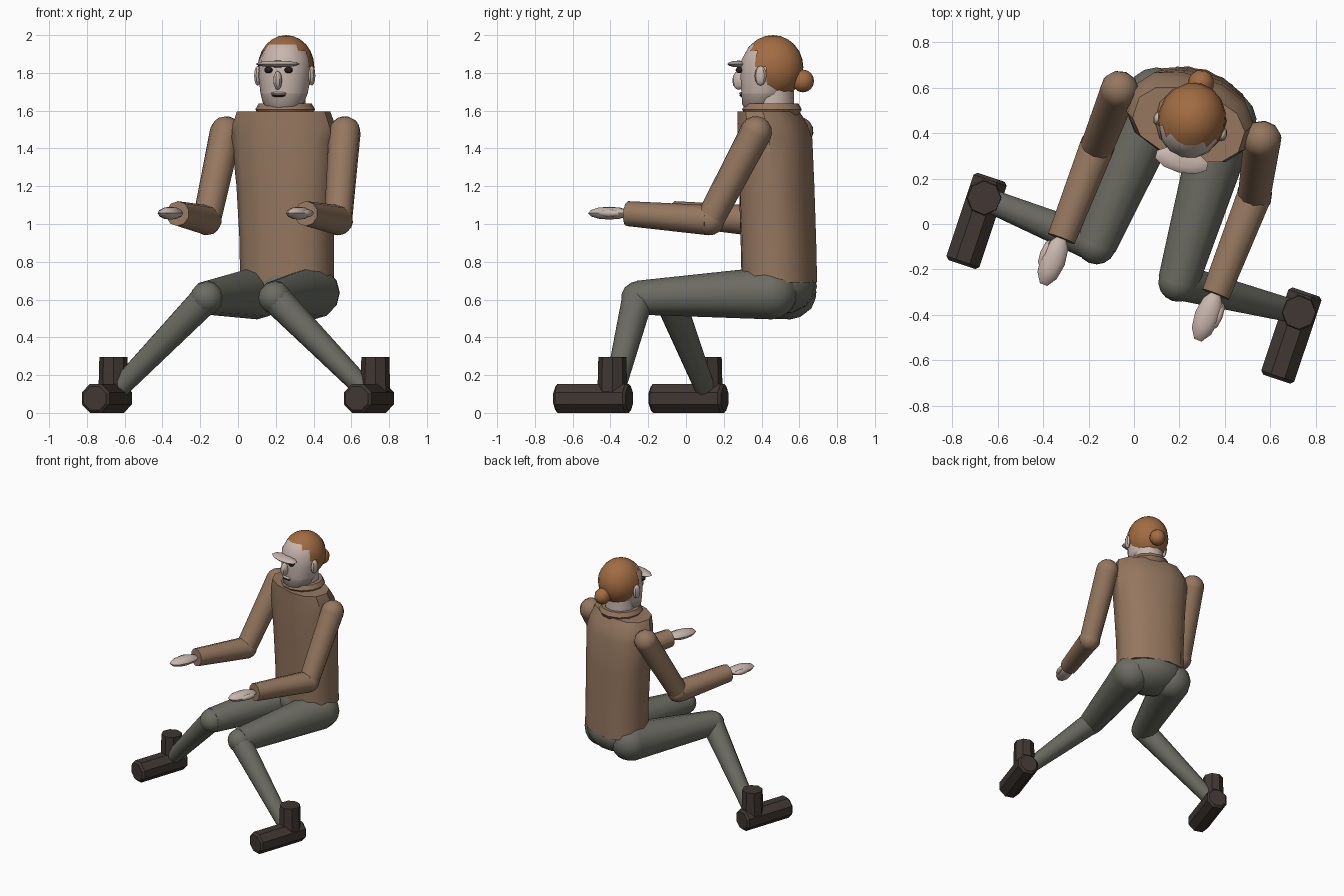
import bpy, bmesh, math
from mathutils import Vector as V, Matrix as M

if "Cube" in bpy.data.objects:
    bpy.data.objects.remove(bpy.data.objects["Cube"])


def material(name, rgb):
    m = bpy.data.materials.new(name)
    m.diffuse_color = (*rgb, 1)
    m.use_nodes = True
    m.node_tree.nodes["Principled BSDF"].inputs["Base Color"].default_value = m.diffuse_color
    return m


SHIRT = material("shirt_brown", (.30, .185, .115))
PANTS = material("trouser_grey", (.15, .15, .125))
BOOT = material("boot_brown", (.05, .038, .033))
SKIN = material("skin", (.58, .47, .42))
JAW = material("stubble", (.45, .36, .32))
HAIR = material("hair_red", (.36, .15, .055))
DARK = material("dark", (.02, .016, .015))


def finish(name, bm, mat, frame=M(), angle=38):
    bmesh.ops.recalc_face_normals(bm, faces=bm.faces)
    me = bpy.data.meshes.new(name)
    bm.to_mesh(me)
    bm.free()
    ob = bpy.data.objects.new(name, me)
    bpy.context.collection.objects.link(ob)
    ob.matrix_world = frame
    me.materials.append(mat)
    bpy.ops.object.select_all(action='DESELECT')
    ob.select_set(True)
    bpy.context.view_layer.objects.active = ob
    bpy.ops.object.shade_smooth_by_angle(angle=math.radians(angle))
    return ob


def frame(x, y, deg):
    return M.Translation((x, y, 0)) @ M.Rotation(math.radians(deg), 4, 'Z')


def loft(name, rings, mat, fr, n=12, power=.85):
    """Stack of rounded rings: z, centre x, centre y, half width, half depth."""
    bm = bmesh.new()
    rows = []
    for z, cx, cy, a, b in rings:
        row = []
        for i in range(n):
            t = 2 * math.pi * (i + .5) / n
            c, s = math.cos(t), math.sin(t)
            row.append(bm.verts.new((cx + a * math.copysign(abs(c) ** power, c),
                                     cy + b * math.copysign(abs(s) ** power, s), z)))
        rows.append(row)
    for lo, hi in zip(rows, rows[1:]):
        for i in range(n):
            j = (i + 1) % n
            bm.faces.new((lo[i], lo[j], hi[j], hi[i]))
    bm.faces.new(rows[0])
    bm.faces.new(rows[-1])
    return finish(name, bm, mat, fr)


def ellipsoid(name, loc, radii, mat, fr=M(), u=12, v=8, rot=M(), keep=None):
    bm = bmesh.new()
    bmesh.ops.create_uvsphere(bm, u_segments=u, v_segments=v, radius=1,
                              matrix=M.Translation(loc) @ rot @ M.Diagonal((*radii, 1)))
    if keep:
        gone = [f for f in bm.faces if not keep(f.calc_center_median())]
        bmesh.ops.delete(bm, geom=gone, context='FACES')
    return finish(name, bm, mat, fr)


def limb(name, p, q, r0, r1, mat, balls=(0, 0), n=10):
    """Tapered tube from p to q, with optional joint balls at the ends."""
    p, q = V(p), V(q)
    d = q - p
    rot = d.to_track_quat('Z', 'Y').to_matrix().to_4x4()
    bm = bmesh.new()
    bmesh.ops.create_cone(bm, cap_ends=True, segments=n, radius1=r0, radius2=r1,
                          depth=d.length, matrix=M.Translation((p + q) / 2) @ rot)
    for c, r in zip((p, q), balls):
        if r:
            bmesh.ops.create_uvsphere(bm, u_segments=n, v_segments=8, radius=r,
                                      matrix=M.Translation(c) @ rot)
    return finish(name, bm, mat)


# Torso and pelvis
body = frame(.255, .48, -18)
loft("torso", [(.69, 0, .015, .25, .19), (.9, 0, .01, .25, .19), (1.2, 0, 0, .265, .188),
               (1.45, -.005, -.012, .285, .185), (1.53, -.005, -.025, .275, .17),
               (1.595, 0, -.045, .252, .15)], SHIRT, body)
ellipsoid("pelvis", (0, .01, .67), (.255, .2, .15), PANTS, body)

# Rolled collar
bpy.ops.mesh.primitive_torus_add(major_segments=12, minor_segments=6, major_radius=.122,
                                 minor_radius=.036, location=(.25, .455, 1.607))
collar = bpy.context.object
collar.name = "collar"
collar.data.materials.append(SHIRT)
bpy.ops.object.shade_smooth_by_angle(angle=math.radians(50))

# Head, with a darker jaw
H = frame(.25, .44, -14)
limb("neck", (.25, .46, 1.54), (.25, .46, 1.72), .115, .11, SKIN)
head = loft("head", [(1.6, 0, -.05, .07, .07), (1.63, 0, -.045, .105, .1),
                     (1.69, 0, -.025, .125, .125), (1.78, 0, -.01, .138, .145),
                     (1.87, 0, 0, .138, .15), (1.94, 0, .01, .105, .12),
                     (1.98, 0, .015, .06, .07)], SKIN, H, 14, 1)
head.data.materials.append(JAW)
for f in head.data.polygons:
    if f.center.z < 1.68:
        f.material_index = 1
ellipsoid("hair", (0, .02, 1.83), (.15, .165, .17), HAIR, H, 16, 12,
          keep=lambda c: c.y + .5 * (c.z - 1.85) > -.03 and c.z > 1.69)
ellipsoid("hair_bun", (0, .185, 1.757), (.058, .06, .06), HAIR, H)
ellipsoid("brow", (0, -.165, 1.847), (.122, .055, .018), SKIN, H, 10, 6)
ellipsoid("nose", (0, -.165, 1.76), (.024, .036, .05), SKIN, H, 8, 6)
ellipsoid("upper_lip", (0, -.145, 1.69), (.043, .016, .01), SKIN, H, 8, 6)
ellipsoid("mouth", (0, -.145, 1.68), (.038, .014, .008), DARK, H, 8, 6)
for side, s in (("right", -1), ("left", 1)):
    ellipsoid(side + "_eye", (s * .055, -.147, 1.815), (.023, .022, .017), DARK, H, 8, 6)
    ellipsoid(side + "_ear", (s * .148, -.01, 1.785), (.019, .032, .053), SKIN, H, 8, 6)

# Joint positions of each side
POSE = {
    "right": dict(shoulder=(-.065, .59, 1.485), elbow=(-.165, .335, 1.02), wrist=(-.32, -.065, 1.055),
                  tip=(-.40, -.27, 1.06), hip=(.10, .55, .635), knee=(-.165, -.09, .61),
                  ankle=(-.63, .1, .13), boot=(-.66, .115), thumb=-1),
    "left": dict(shoulder=(.565, .37, 1.485), elbow=(.53, .125, 1.02), wrist=(.36, -.31, 1.055),
                 tip=(.28, -.515, 1.06), hip=(.40, .45, .635), knee=(.195, -.255, .61),
                 ankle=(.665, -.375, .13), boot=(.727, -.39), thumb=1),
}

for side, p in POSE.items():
    # Arm
    limb(side + "_upper_arm", p["shoulder"], p["elbow"], .085, .075, SHIRT, (.086, .08))
    limb(side + "_forearm", p["elbow"], p["wrist"], .08, .066, SHIRT)
    # Mitten hand with thumb
    w, t = V(p["wrist"]), V(p["tip"])
    d = t - w
    rot = M.Rotation(math.atan2(d.y, d.x), 4, 'Z')
    mid = w + d * .47
    ellipsoid(side + "_hand", mid, (d.length * .54, .056, .034), SKIN, u=10, v=6, rot=rot)
    across = V((-d.y, d.x, 0)).normalized() * -p["thumb"]
    ellipsoid(side + "_thumb", mid - d * .08 - across * .045, (.065, .02, .02), SKIN,
              u=8, v=6, rot=rot)
    # Leg
    limb(side + "_thigh", p["hip"], p["knee"], .14, .09, PANTS, (.14, .088), 12)
    limb(side + "_shin", p["knee"], p["ankle"], .083, .055, PANTS, (.085, 0))
    # Boot: upright shaft, octagonal foot with softened ends
    x, y = p["boot"]
    limb(side + "_boot_shaft", (x, y, .07), (x, y, .295), .08, .074, BOOT, n=8)
    bm = bmesh.new()
    bmesh.ops.create_cone(bm, cap_ends=True, segments=8, radius1=.083, radius2=.083, depth=.405,
                          matrix=M.Translation((0, -.107, .077)) @ M.Rotation(math.pi / 2, 4, 'X')
                          @ M.Rotation(math.pi / 8, 4, 'Z'))
    rim = [e for e in bm.edges if abs(e.verts[0].co.y - e.verts[1].co.y) < .01]
    bmesh.ops.bevel(bm, geom=rim, offset=.014, segments=1, affect='EDGES')
    finish(side + "_boot_foot", bm, BOOT, frame(x, y, -18.5), 30)
